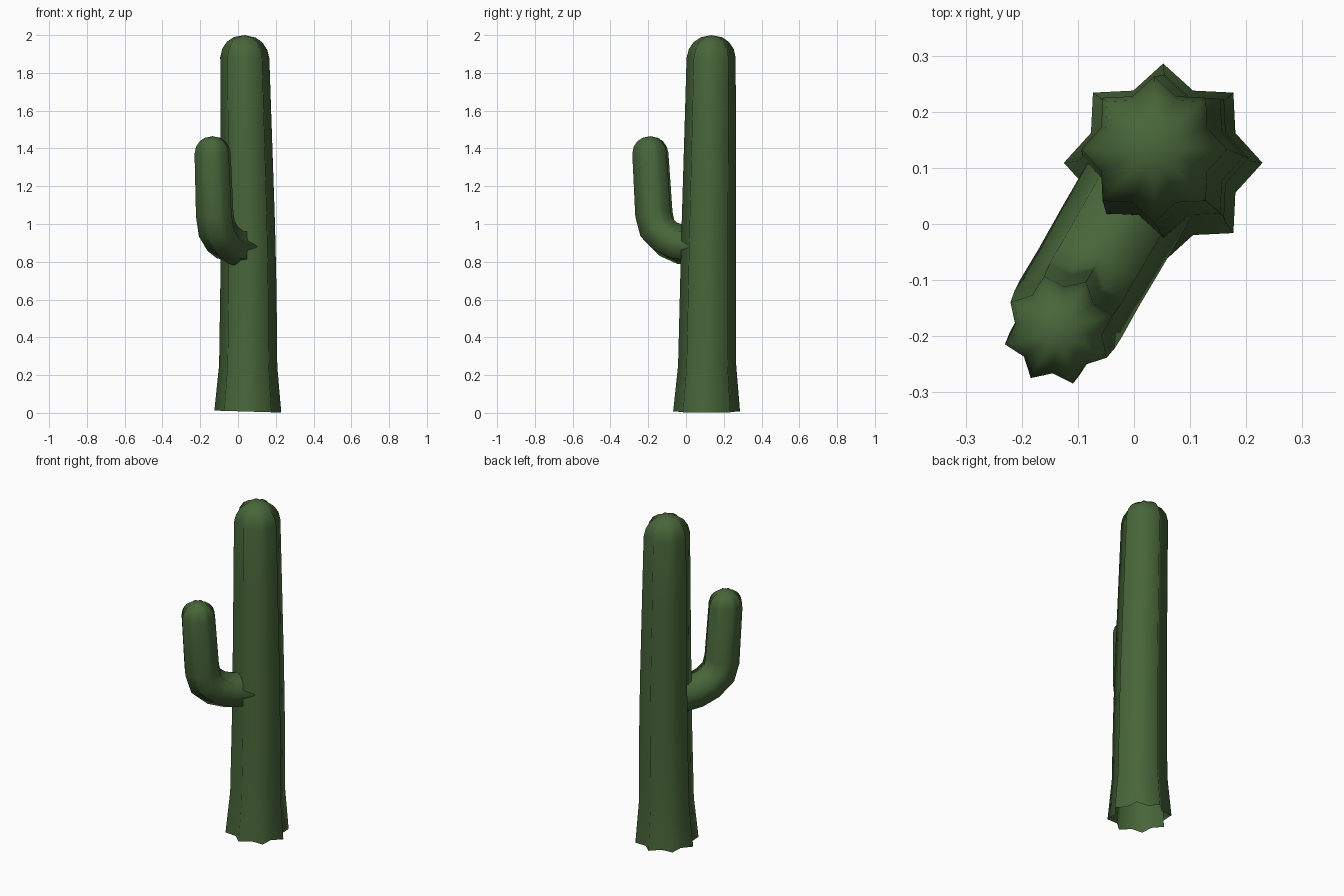
import bpy, bmesh, math
from mathutils import Vector

if "Cube" in bpy.data.objects:
    bpy.data.objects.remove(bpy.data.objects["Cube"])

green = bpy.data.materials.new("cactus green")
green.diffuse_color = (0.065, 0.133, 0.042, 1)
green.use_nodes = True
green.node_tree.nodes["Principled BSDF"].inputs["Base Color"].default_value = green.diffuse_color

RIBS = 8
VALLEY = 0.787      # valley radius relative to rib radius


def ribbed_tube(name, rings, apex):
    """Loft star-shaped rings (centre, axis_a, axis_b, radius), closed by an apex."""
    bm = bmesh.new()
    n = RIBS * 2
    loops = []
    for centre, a, b, radius in rings:
        loop = []
        for i in range(n):
            t = 2 * math.pi * i / n
            r = radius * (VALLEY if i % 2 else 1)
            loop.append(bm.verts.new(centre + (a * math.cos(t) + b * math.sin(t)) * r))
        loops.append(loop)
    for low, high in zip(loops, loops[1:]):
        for i in range(n):
            j = (i + 1) % n
            bm.faces.new((low[i], low[j], high[j], high[i]))
    tip = bm.verts.new(apex)
    for i in range(n):
        bm.faces.new((loops[-1][i], loops[-1][(i + 1) % n], tip))
    for f in bm.faces:
        f.smooth = True
    mesh = bpy.data.meshes.new(name)
    bm.to_mesh(mesh)
    bm.free()
    mesh.materials.append(green)
    obj = bpy.data.objects.new(name, mesh)
    bpy.context.collection.objects.link(obj)


# trunk: flared open base, gentle lean and taper, rounded top (x, y, z, radius)
X, Y, Z = Vector((1, 0, 0)), Vector((0, 1, 0)), Vector((0, 0, 1))
trunk = [(0.052, 0.109, 0.007, 0.177), (0.054, 0.112, 0.25, 0.154),
         (0.055, 0.117, 0.65, 0.149), (0.052, 0.121, 1.0, 0.144),
         (0.043, 0.128, 1.5, 0.136), (0.036, 0.133, 1.88, 0.130),
         (0.036, 0.134, 1.925, 0.119), (0.036, 0.134, 1.963, 0.094),
         (0.036, 0.135, 1.988, 0.058)]
tilt = Vector((1, 0, -0.03))
ribbed_tube("trunk", [(Vector((x, y, z)), tilt, Y, r) for x, y, z, r in trunk],
            Vector((0.036, 0.135, 2.0)))

# arm: leaves the trunk sideways, bends upward (distance out, height, radius)
out = Vector((-0.5, -0.866, 0))
side = Z.cross(out)
origin = Vector((0.045, 0.122, 0))
arm = [(0.04, 0.878, 0.104), (0.17, 0.89, 0.104), (0.25, 0.92, 0.103),
       (0.315, 0.975, 0.104), (0.337, 1.05, 0.103), (0.359, 1.375, 0.099),
       (0.360, 1.410, 0.090), (0.360, 1.438, 0.070), (0.360, 1.456, 0.043)]
rings = []
for k, (s, z, r) in enumerate(arm):
    # ring plane halves the bend between neighbouring segments
    dirs = []
    for p, q in ((k - 1, k), (k, k + 1)):
        if 0 <= p and q < len(arm):
            dirs.append(Vector((arm[q][0] - arm[p][0], arm[q][1] - arm[p][1])).normalized())
    t = sum(dirs, Vector((0, 0))).normalized()
    rings.append((origin + out * s + Z * z, out * t.y - Z * t.x, side, r))
ribbed_tube("arm", rings, origin + out * 0.36 + Z * 1.465)
